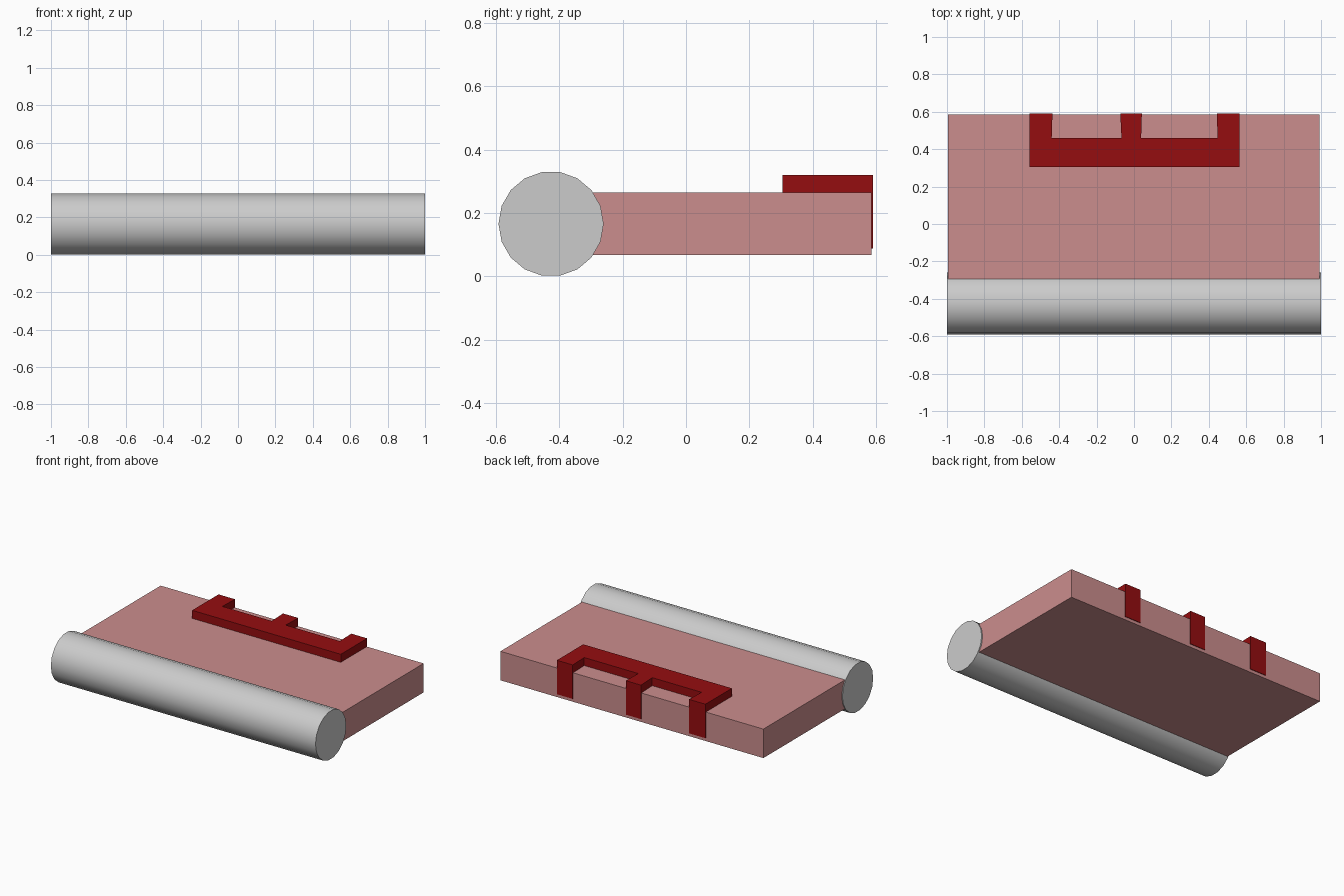
import bpy, bmesh, math

if "Cube" in bpy.data.objects:
    bpy.data.objects.remove(bpy.data.objects["Cube"])


def material(name, color):
    m = bpy.data.materials.new(name)
    m.diffuse_color = color
    m.use_nodes = True
    m.node_tree.nodes["Principled BSDF"].inputs["Base Color"].default_value = m.diffuse_color
    return m


def prism(name, outline, z0, z1, mat):
    """Extrude a flat outline from z0 up to z1."""
    bm = bmesh.new()
    face = bm.faces.new([bm.verts.new((x, y, z0)) for x, y in outline])
    ext = bmesh.ops.extrude_face_region(bm, geom=[face])
    for v in ext["geom"]:
        if isinstance(v, bmesh.types.BMVert):
            v.co.z = z1
    bmesh.ops.recalc_face_normals(bm, faces=bm.faces)
    me = bpy.data.meshes.new(name)
    bm.to_mesh(me)
    bm.free()
    ob = bpy.data.objects.new(name, me)
    bpy.context.collection.objects.link(ob)
    me.materials.append(mat)
    return ob


def box(name, x0, x1, y0, y1, z0, z1, mat):
    return prism(name, [(x0, y0), (x1, y0), (x1, y1), (x0, y1)], z0, z1, mat)


pink = material("pink", (0.60, 0.27, 0.27, 1))
red = material("dark_red", (0.30, 0.004, 0.005, 1))

# Round front bar, 18 sides with a flat on top
bpy.ops.mesh.primitive_cylinder_add(vertices=18, radius=0.166, depth=2,
                                    location=(0, -0.426, 0.1655),
                                    rotation=(0, math.pi / 2, 0))
bar = bpy.context.object
bar.name = "front_bar"
# Put corners at the front and back, so the top is flat
for v in bar.data.vertices:
    x, y = v.co.x, v.co.y
    a = math.radians(10)
    v.co.x = x * math.cos(a) - y * math.sin(a)
    v.co.y = x * math.sin(a) + y * math.cos(a)
ys = max(v.co.y for v in bar.data.vertices)
if ys < 0.1655:
    for v in bar.data.vertices:
        x, y = v.co.x, v.co.y
        v.co.x = x * math.cos(a) + y * math.sin(a)
        v.co.y = -x * math.sin(a) + y * math.cos(a)
bpy.ops.object.shade_smooth_by_angle(angle=math.radians(30))

# Slab running back from the bar
box("slab", -0.995, 0.992, -0.42, 0.586, 0.067, 0.265, pink)

# Three-pronged plate on top of the slab
prism("pronged_plate", [
    (-0.56, 0.305), (0.563, 0.305), (0.563, 0.59), (0.443, 0.59),
    (0.447, 0.46), (0.038, 0.46), (0.042, 0.59), (-0.073, 0.59),
    (-0.067, 0.46), (-0.44, 0.46), (-0.436, 0.59), (-0.56, 0.59)],
    0.265, 0.32, red)

# Prongs folded down over the back edge
for side, x0, x1 in (("left", -0.56, -0.436), ("middle", -0.073, 0.042),
                     ("right", 0.443, 0.563)):
    box(side + "_prong_drop", x0, x1, 0.58, 0.59, 0.088, 0.266, red)
